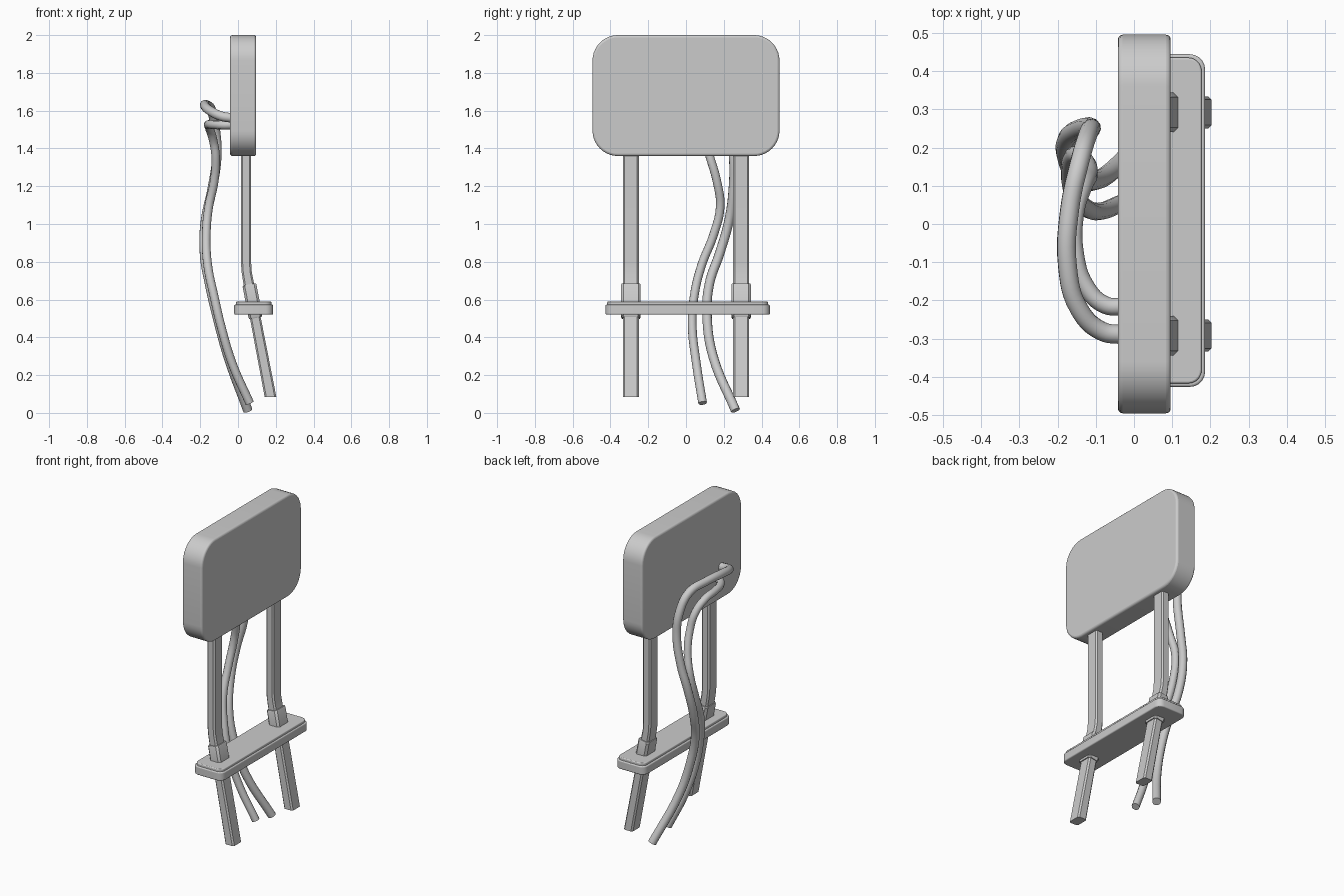
import bpy, bmesh, math
from mathutils import Vector

if "Cube" in bpy.data.objects:
    bpy.data.objects.remove(bpy.data.objects["Cube"])


def finish(name, bm, bevel=0.0, segments=3):
    bmesh.ops.recalc_face_normals(bm, faces=bm.faces)
    mesh = bpy.data.meshes.new(name)
    bm.to_mesh(mesh)
    bm.free()
    ob = bpy.data.objects.new(name, mesh)
    bpy.context.collection.objects.link(ob)
    if bevel:
        m = ob.modifiers.new("edge_round", 'BEVEL')
        m.width, m.segments = bevel, segments
        m.limit_method, m.angle_limit = 'ANGLE', math.radians(40)
    smooth(ob)
    return ob


def smooth(ob):
    bpy.ops.object.select_all(action='DESELECT')
    ob.select_set(True)
    bpy.context.view_layer.objects.active = ob
    bpy.ops.object.shade_smooth_by_angle(angle=math.radians(35))


def rounded_box(name, lo, hi, axis, radius, bevel, segs):
    """Box whose edges along one axis are rounded, with a softened rim."""
    bm = bmesh.new()
    bmesh.ops.create_cube(bm, size=1)
    lo, hi = Vector(lo), Vector(hi)
    for v in bm.verts:
        v.co = Vector([lo[i] + (v.co[i] + 0.5) * (hi[i] - lo[i]) for i in range(3)])
    edges = [e for e in bm.edges
             if abs(e.verts[0].co[axis] - e.verts[1].co[axis]) > 1e-5]
    bmesh.ops.bevel(bm, geom=edges, offset=radius, segments=segs,
                    profile=0.5, affect='EDGES')
    return finish(name, bm, bevel)


def loft(name, y, rings, chamfer):
    """Chamfered rectangular bar through rings of (x, z, half_x, half_y, tilt)."""
    bm = bmesh.new()
    loops = []
    for x, z, hx, hy, tilt in rings:
        c = chamfer
        outline = [(hx, hy - c), (hx - c, hy), (c - hx, hy), (-hx, hy - c),
                   (-hx, c - hy), (c - hx, -hy), (hx - c, -hy), (hx, c - hy)]
        loops.append([bm.verts.new((x + u * math.cos(tilt), y + v,
                                    z + u * math.sin(tilt))) for u, v in outline])
    for a, b in zip(loops, loops[1:]):
        for i in range(8):
            j = (i + 1) % 8
            bm.faces.new((a[i], a[j], b[j], b[i]))
    bm.faces.new(loops[0])
    bm.faces.new(loops[-1])
    return finish(name, bm)


def tube(name, points, radius):
    cu = bpy.data.curves.new(name, 'CURVE')
    cu.dimensions = '3D'
    cu.bevel_depth, cu.bevel_resolution = radius, 4
    cu.resolution_u, cu.use_fill_caps = 6, True
    sp = cu.splines.new('BEZIER')
    sp.bezier_points.add(len(points) - 1)
    for bp, p in zip(sp.bezier_points, points):
        bp.co = p
        bp.handle_left_type = bp.handle_right_type = 'AUTO'
    ob = bpy.data.objects.new(name, cu)
    bpy.context.collection.objects.link(ob)
    bpy.ops.object.select_all(action='DESELECT')
    ob.select_set(True)
    bpy.context.view_layer.objects.active = ob
    bpy.ops.object.convert(target='MESH')
    smooth(bpy.context.object)


# Padded head cushion
rounded_box("cushion", (-0.042, -0.495, 1.36), (0.096, 0.495, 2.0), 0, 0.135, 0.012, 10)

# Mounting plate with a stepped lid
rounded_box("plate", (-0.02, -0.426, 0.52), (0.186, 0.444, 0.573), 2, 0.04, 0.006, 5)
rounded_box("plate_lid", (-0.01, -0.417, 0.565), (0.177, 0.435, 0.589), 2, 0.035, 0.005, 5)

# Bent posts and the tilted sleeves that hold them
tilt = math.radians(10.7)
for side, y in (("left", -0.292), ("right", 0.292)):
    loft("post_" + side, y,
         [(0.043, 1.42, 0.027, 0.042, 0), (0.043, 0.79, 0.027, 0.042, 0),
          (0.046, 0.745, 0.027, 0.042, 0), (0.056, 0.69, 0.028, 0.042, 0),
          (0.172, 0.085, 0.031, 0.042, 0)], 0.009)
    loft("sleeve_" + side, y,
         [(0.060, 0.680, 0.034, 0.049, tilt), (0.061, 0.674, 0.037, 0.052, tilt),
          (0.079, 0.580, 0.037, 0.052, tilt), (0.092, 0.510, 0.037, 0.051, tilt),
          (0.093, 0.502, 0.033, 0.047, tilt)], 0.012)

# Two cables looping out of the cushion back and hanging down
tube("cable_outer", [
    (-0.02, -0.290, 1.560), (-0.085, -0.280, 1.570), (-0.145, -0.220, 1.598),
    (-0.174, -0.110, 1.624), (-0.168, 0.040, 1.630), (-0.140, 0.170, 1.602),
    (-0.120, 0.235, 1.500), (-0.112, 0.252, 1.360), (-0.138, 0.250, 1.180),
    (-0.172, 0.228, 1.020), (-0.178, 0.180, 0.850), (-0.150, 0.123, 0.680),
    (-0.108, 0.112, 0.500), (-0.053, 0.143, 0.300), (0.052, 0.262, 0.013)], 0.025)
tube("cable_inner", [
    (-0.02, -0.216, 1.525), (-0.075, -0.212, 1.524), (-0.125, -0.165, 1.525),
    (-0.155, -0.070, 1.527), (-0.153, 0.030, 1.512), (-0.133, 0.095, 1.450),
    (-0.118, 0.128, 1.350), (-0.127, 0.165, 1.220), (-0.155, 0.181, 1.090),
    (-0.168, 0.145, 0.940), (-0.160, 0.082, 0.780), (-0.125, 0.042, 0.610),
    (-0.090, 0.033, 0.460), (-0.030, 0.055, 0.260), (0.062, 0.088, 0.052)], 0.023)
